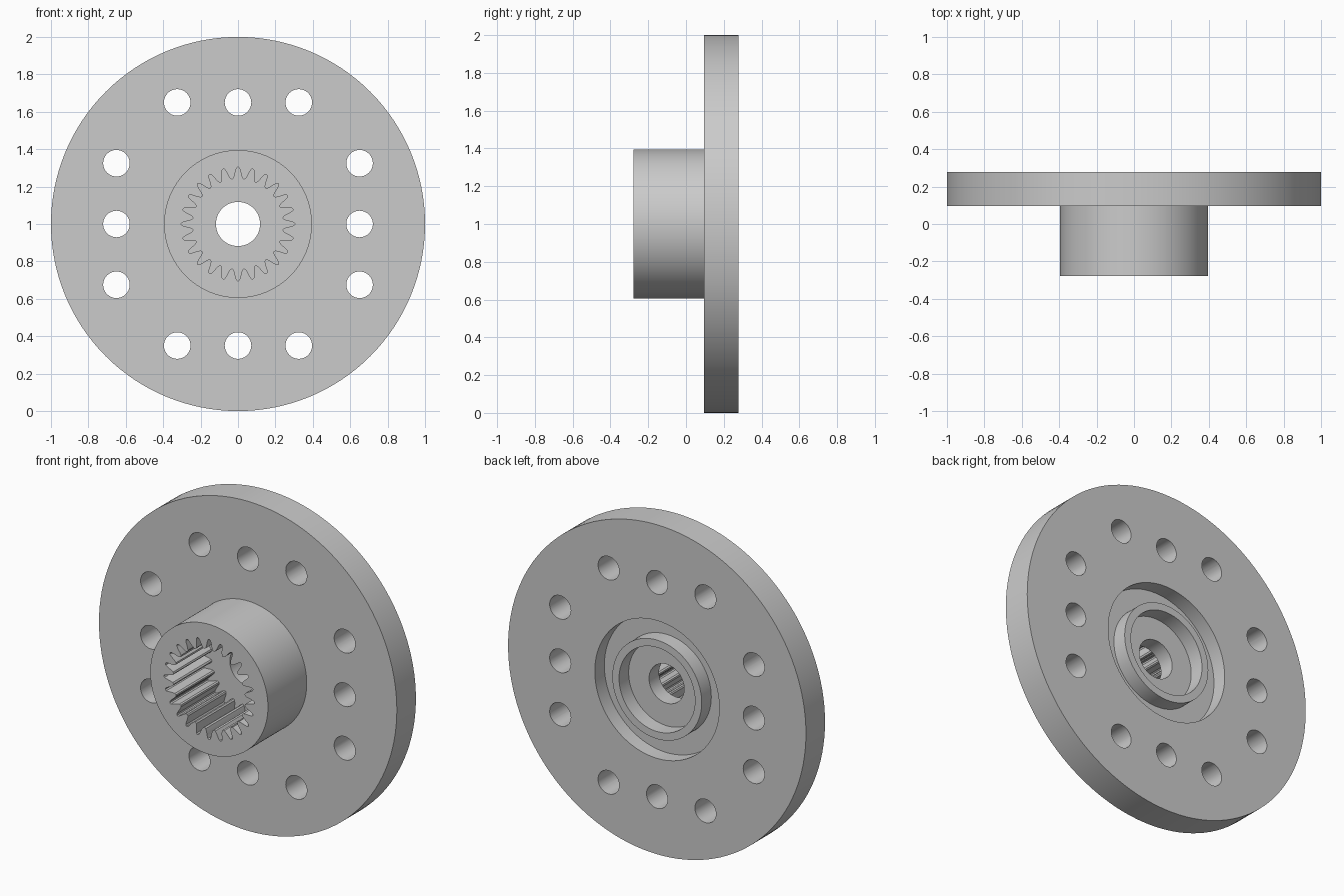
import bpy, bmesh
from math import sin, cos, tau

cube = bpy.data.objects.get("Cube")
if cube:
    bpy.data.objects.remove(cube, do_unlink=True)

FRONT, BACK = -0.277, 0.278
PLATE_FRONT, POCKET_FLOOR = 0.095, 0.186
TEETH = 24

grey = bpy.data.materials.new("light grey metal")
grey.use_nodes = True
grey.diffuse_color = (0.6, 0.6, 0.6, 1)
grey.node_tree.nodes["Principled BSDF"].inputs["Base Color"].default_value = (0.6, 0.6, 0.6, 1)


def polar(r, a, y):
    return (r * cos(a), y, 1 + r * sin(a))


def finish(bm, name):
    bmesh.ops.recalc_face_normals(bm, faces=bm.faces[:])
    mesh = bpy.data.meshes.new(name)
    bm.to_mesh(mesh)
    bm.free()
    obj = bpy.data.objects.new(name, mesh)
    bpy.context.collection.objects.link(obj)
    mesh.materials.append(grey)
    return obj


def lathe(name, profile, steps=128):
    """Revolve a closed (radius, y) profile about the hub axis."""
    bm = bmesh.new()
    rings = [[bm.verts.new(polar(r, tau * i / steps, y)) for r, y in profile]
             for i in range(steps)]
    n = len(profile)
    for i in range(steps):
        a, b = rings[i], rings[(i + 1) % steps]
        for j in range(n):
            k = (j + 1) % n
            bm.faces.new((a[j], a[k], b[k], b[j]))
    return finish(bm, name)


def add_prism(bm, outline, y0, y1):
    """Extrude an (x, z) outline along y."""
    near = [bm.verts.new((x, y0, z)) for x, z in outline]
    far = [bm.verts.new((x, y1, z)) for x, z in outline]
    bm.faces.new(near)
    bm.faces.new(far[::-1])
    for i in range(len(outline)):
        k = (i + 1) % len(outline)
        bm.faces.new((near[i], far[i], far[k], near[k]))


# Flanged body: bore, hub, disc, back recess and raised ring
body = lathe("flanged_hub", [
    (0.118, FRONT), (0.395, FRONT), (0.395, PLATE_FRONT), (1, PLATE_FRONT),
    (1, BACK), (0.418, BACK), (0.418, POCKET_FLOOR), (0.3, POCKET_FLOOR),
    (0.3, BACK), (0.255, BACK), (0.255, POCKET_FLOOR), (0.118, POCKET_FLOOR)])

cut = bmesh.new()

# Splined socket: one rounded groove repeated around the axis
groove = [(-0.5, 0.24), (-0.36, 0.245), (-0.25, 0.262), (-0.17, 0.285), (-0.1, 0.3),
          (0, 0.305), (0.1, 0.3), (0.17, 0.285), (0.25, 0.262), (0.36, 0.245)]
outline = []
for t in range(TEETH):
    for offset, r in groove:
        x, _, z = polar(r, tau * (t + offset) / TEETH, 0)
        outline.append((x, z))
add_prism(cut, outline, FRONT - 0.1, 0.09)

# Mounting holes: three along each side of a square
for s in (-0.65, 0.65):
    for t in (-0.325, 0, 0.325):
        for x, z in ((s, t), (t, s)):
            circle = [(x + 0.071 * cos(tau * i / 40), 1 + z + 0.071 * sin(tau * i / 40))
                      for i in range(40)]
            add_prism(cut, circle, 0, 0.4)

cutter = finish(cut, "socket_and_hole_cutter")
cutter.hide_render = True

# Cut the socket and holes, then shade
mod = body.modifiers.new("cut openings", "BOOLEAN")
mod.operation = "DIFFERENCE"
mod.solver = "EXACT"
mod.object = cutter
bpy.ops.object.select_all(action="DESELECT")
body.select_set(True)
bpy.context.view_layer.objects.active = body
bpy.ops.object.modifier_apply(modifier=mod.name)
bpy.data.objects.remove(cutter, do_unlink=True)
bpy.ops.object.shade_smooth_by_angle(angle=0.5)
